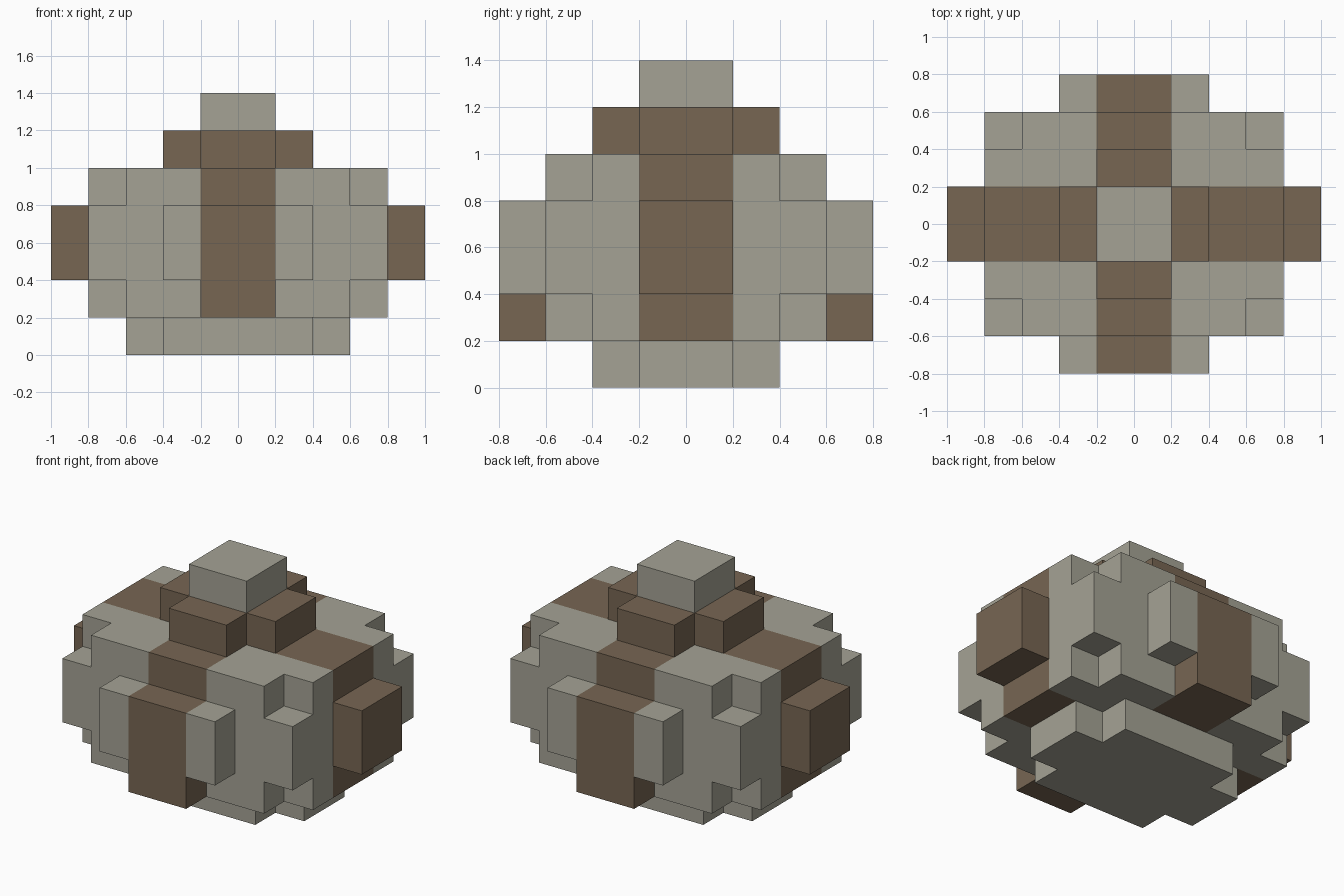
import bpy, bmesh
from math import radians
from mathutils import Vector

CELL = 0.2

cube = bpy.data.objects.get("Cube")
if cube:
    bpy.data.objects.remove(cube, do_unlink=True)


def make_material(name, rgb):
    mat = bpy.data.materials.new(name)
    mat.use_nodes = True
    colour = (*rgb, 1.0)
    mat.diffuse_color = colour
    mat.node_tree.nodes["Principled BSDF"].inputs["Base Color"].default_value = colour
    return mat


materials = [make_material("stone grey", (0.375, 0.365, 0.30)),
             make_material("strap brown", (0.185, 0.133, 0.086))]


def box(x0, x1, y0, y1, z0, z1):
    """Set of grid cells inside a block, measured in cells."""
    return {(x, y, z) for x in range(x0, x1)
            for y in range(y0, y1) for z in range(z0, z1)}


def centred(hx, hy, z0, z1):
    return box(-hx, hx, -hy, hy, z0, z1)


def cross(ax, ay, bx, by, z0, z1):
    """Block with notched corners, from two crossing blocks."""
    return centred(ax, ay, z0, z1) | centred(bx, by, z0, z1)


# Parts from the ground up
parts = {
    "base": cross(3, 1, 2, 2, 0, 1),
    "body": cross(4, 2, 3, 3, 1, 5) | centred(4, 3, 2, 4),
    "crown": cross(2, 1, 1, 2, 5, 6),
    "top_knob": centred(1, 1, 6, 7),
}
# Raised panels front and back, with the strap running lower
for name, y in (("front_panel", -4), ("back_panel", 3)):
    parts[name] = box(-2, 2, y, y + 1, 2, 4) | box(-1, 1, y, y + 1, 1, 4)
# Side studs
for name, x in (("right_stud", -5), ("left_stud", 4)):
    parts[name] = box(x, x + 1, -1, 1, 2, 4)

solid = set().union(*parts.values())


def is_strap(x, y, z):
    """Two crossing bands over everything except base and knob."""
    return 1 <= z <= 5 and (x in (-1, 0) or y in (-1, 0))


def build(name, cells):
    """Skin the cells with outer faces only, then join flat areas."""
    bm = bmesh.new()
    for cell in sorted(cells):
        middle = Vector(cell) + Vector((0.5, 0.5, 0.5))
        for axis in range(3):
            for sign in (-1, 1):
                n = Vector((0, 0, 0))
                n[axis] = sign
                if tuple(int(c + d) for c, d in zip(cell, n)) in solid:
                    continue
                u = Vector((0, 0, 0))
                u[(axis + 1) % 3] = 0.5
                v = n.cross(u)
                centre = middle + n * 0.5
                corners = (centre - u - v, centre + u - v,
                           centre + u + v, centre - u + v)
                face = bm.faces.new([bm.verts.new(p * CELL) for p in corners])
                face.material_index = int(is_strap(*cell))
    bmesh.ops.remove_doubles(bm, verts=bm.verts, dist=0.001)
    bmesh.ops.dissolve_limit(bm, angle_limit=radians(1), verts=bm.verts,
                             edges=bm.edges, delimit={'MATERIAL'})
    mesh = bpy.data.meshes.new(name)
    bm.to_mesh(mesh)
    bm.free()
    for mat in materials:
        mesh.materials.append(mat)
    bpy.context.collection.objects.link(bpy.data.objects.new(name, mesh))


for part_name, part_cells in parts.items():
    build(part_name, part_cells)
